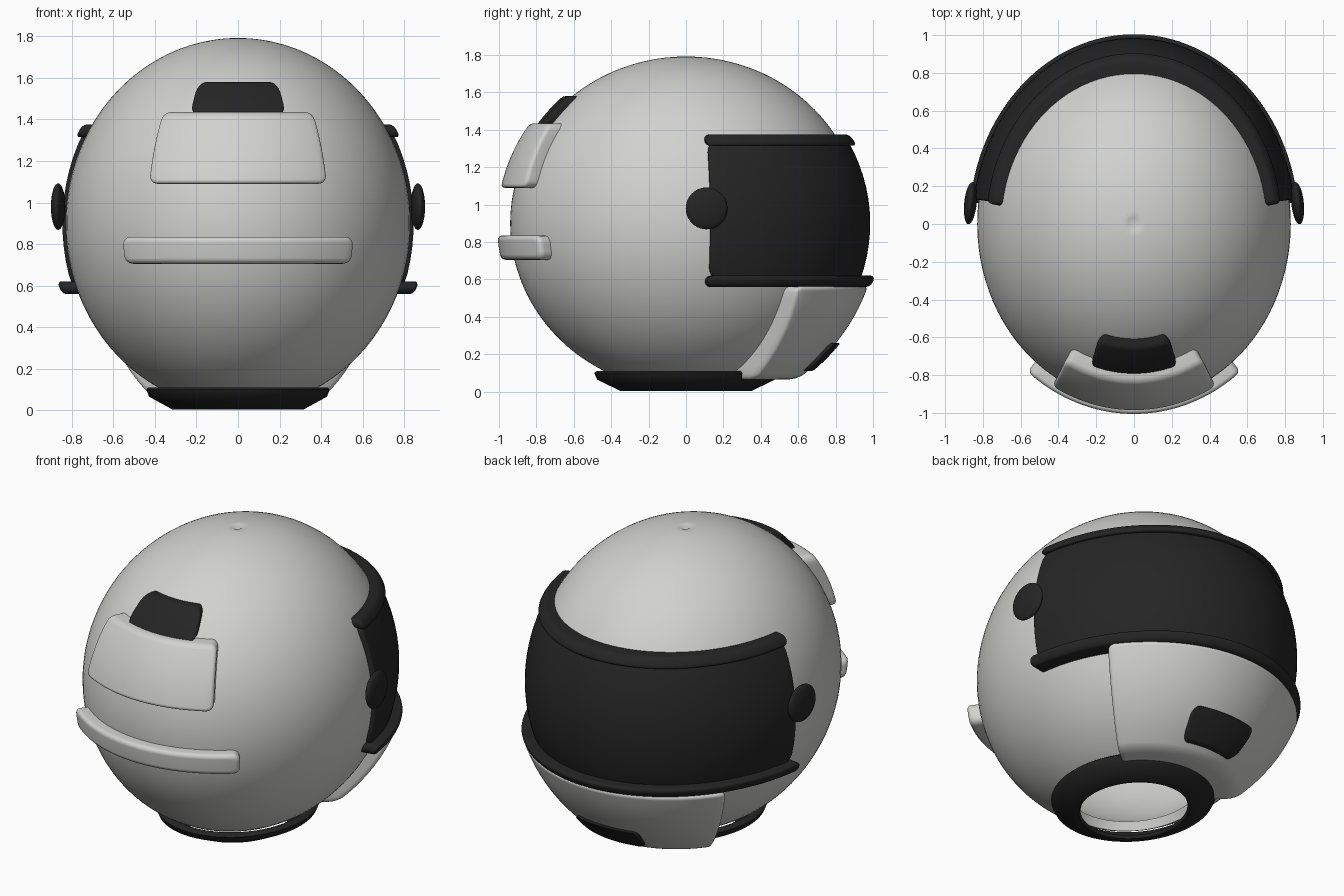
import bpy
import bmesh
from math import sin, cos, pi, sqrt, radians

CZ = 0.9                       # height of the shell centre
SHELL = (0.83, 0.94, 0.892)    # shell radii

if "Cube" in bpy.data.objects:
    bpy.data.objects.remove(bpy.data.objects["Cube"], do_unlink=True)


def material(name, rgb, rough):
    m = bpy.data.materials.new(name)
    m.use_nodes = True
    m.diffuse_color = (*rgb, 1)
    node = m.node_tree.nodes["Principled BSDF"]
    node.inputs["Base Color"].default_value = (*rgb, 1)
    node.inputs["Roughness"].default_value = rough
    return m


WHITE = material("shell_white", (0.64, 0.64, 0.63), 0.5)
BLACK = material("trim_black", (0.018, 0.018, 0.018), 0.5)


def finish(name, bm, mat, angle=40):
    bmesh.ops.recalc_face_normals(bm, faces=bm.faces)
    me = bpy.data.meshes.new(name)
    bm.to_mesh(me)
    bm.free()
    me.materials.append(mat)
    ob = bpy.data.objects.new(name, me)
    bpy.context.collection.objects.link(ob)
    bpy.ops.object.select_all(action="DESELECT")
    ob.select_set(True)
    bpy.context.view_layer.objects.active = ob
    bpy.ops.object.shade_smooth_by_angle(angle=radians(angle))
    return ob


def lathe(name, profile, mat, stretch, closed=False, steps=96):
    """Spin a (radius, z) profile about z, stretched along y."""
    bm = bmesh.new()
    rings = []
    for r, z in profile:
        if r == 0:
            rings.append([bm.verts.new((0, 0, z))] * steps)
        else:
            rings.append([bm.verts.new((r * cos(2 * pi * i / steps),
                                        r * stretch * sin(2 * pi * i / steps), z))
                          for i in range(steps)])
    pairs = list(zip(rings, rings[1:]))
    if closed:
        pairs.append((rings[-1], rings[0]))
    for a, b in pairs:
        for i in range(steps):
            j = (i + 1) % steps
            bm.faces.new(dict.fromkeys((a[i], a[j], b[j], b[i])))
    return finish(name, bm, mat)


def wrap_plate(name, mat, side, z0, z1, half_angle, inner, outer, corner, bevel, cols=32):
    """Rounded plate wrapped round the shell, between two ellipsoids of given radii."""
    bm = bmesh.new()
    mid, half = (z0 + z1) / 2, (z1 - z0) / 2
    depth = outer[1] - inner[1]
    arcs = [pi / 2 * k / 4 for k in range(5)]
    layers = [(0, 0)] + [(bevel * (1 - cos(a)), 1 - bevel / depth * (1 - sin(a))) for a in arcs]
    grids = []
    for inset, t in layers:
        rx, ry, rz = (p + (q - p) * t for p, q in zip(inner, outer))
        r = max(corner - inset, 0.002)
        h, w = half - inset, half_angle - inset / 0.85
        # Rows are packed into the rounded corners and even between them
        low = [(-h + r * (1 - sin(a)), r * (1 - cos(a))) for a in reversed(arcs)]
        straight = [((h - r) * (k / 5 - 1), 0) for k in range(1, 10)]
        high = [(-v, cut) for v, cut in reversed(low)]
        grid = []
        for v, cut in low + straight + high:
            z = mid + v
            f = sqrt(1 - ((z - CZ) / rz) ** 2)
            span = w - cut / 0.85
            row = []
            for c in range(cols + 1):
                th = span * (2 * c / cols - 1)
                row.append(bm.verts.new((rx * f * sin(th), side * ry * f * cos(th), z)))
            grid.append(row)
        grids.append(grid)
    # Inner and outer skins
    for g in (grids[0], grids[-1]):
        for a, b in zip(g, g[1:]):
            for c in range(cols):
                bm.faces.new((a[c], a[c + 1], b[c + 1], b[c]))
    # Rim strips
    rims = [g[0] + [row[-1] for row in g[1:-1]] + g[-1][::-1]
            + [row[0] for row in g[-2:0:-1]] for g in grids]
    for a, b in zip(rims, rims[1:]):
        for i in range(len(a)):
            j = (i + 1) % len(a)
            bm.faces.new((a[i], a[j], b[j], b[i]))
    return finish(name, bm, mat, 50)


# Shell: open at the neck, with wall thickness and a small crown dimple
end = pi - 0.46
angles = [0.035 + (end - 0.035) * i / 64 for i in range(65)]
outside = [(SHELL[0] * sin(a), CZ + SHELL[2] * cos(a)) for a in angles]
inside = [(0.94 * r, CZ + 0.94 * (z - CZ)) for r, z in reversed(outside)]
lathe("shell", [(0, CZ + SHELL[2] - 0.02)] + outside + inside + [(0, CZ + 0.94 * SHELL[2])],
      WHITE, SHELL[1] / SHELL[0])

# Neck ring
lathe("neck_ring", [(0.43, 0.11), (0.442, 0.1), (0.428, 0.065), (0.315, 0.003), (0.295, 0.003),
                    (0.285, 0.02), (0.39, 0.085), (0.4, 0.11)], BLACK, 1.11, closed=True)

# Visor and its upper and lower trims
wrap_plate("visor", BLACK, 1, 0.6, 1.34, 1.435, (0.825, 0.94, 0.89), (0.855, 0.985, 0.925),
           0.06, 0.012, 72)
wrap_plate("visor_upper_trim", BLACK, 1, 1.315, 1.375, 1.45, (0.82, 0.93, 0.89),
           (0.89, 1.03, 0.9), 0.028, 0.024, 72)
wrap_plate("visor_lower_trim", BLACK, 1, 0.56, 0.62, 1.455, (0.825, 0.935, 0.89),
           (0.925, 1.065, 0.9), 0.028, 0.024, 72)

# Chin guard and its vent
wrap_plate("chin_guard", WHITE, 1, 0.065, 0.565, 0.915, (0.82, 0.93, 0.89), (0.93, 1.03, 1.02),
           0.035, 0.025, 48)
wrap_plate("chin_vent", BLACK, 1, 0.11, 0.26, 0.3, (0.92, 1.02, 1.01), (0.95, 1.05, 1.035),
           0.045, 0.008)

# Rear plate, vent and bar
wrap_plate("rear_vent", BLACK, -1, 1.42, 1.58, 0.335, (0.82, 0.93, 0.885), (0.86, 0.97, 0.925),
           0.05, 0.01)
wrap_plate("rear_plate", WHITE, -1, 1.09, 1.435, 0.515, (0.82, 0.93, 0.885), (0.9, 1.01, 0.95),
           0.04, 0.02)
wrap_plate("rear_bar", WHITE, -1, 0.705, 0.835, 0.68, (0.82, 0.93, 0.885), (0.9, 1.01, 0.95),
           0.04, 0.025, 40)

# Visor hinges
for name, s in (("left_hinge", 1), ("right_hinge", -1)):
    bm = bmesh.new()
    bmesh.ops.create_uvsphere(bm, u_segments=40, v_segments=20, radius=1)
    hinge = finish(name, bm, BLACK)
    hinge.scale = (0.033, 0.112, 0.112)
    hinge.location = (s * 0.866, 0.11, 0.98)
    hinge.rotation_euler.z = s * 0.1
